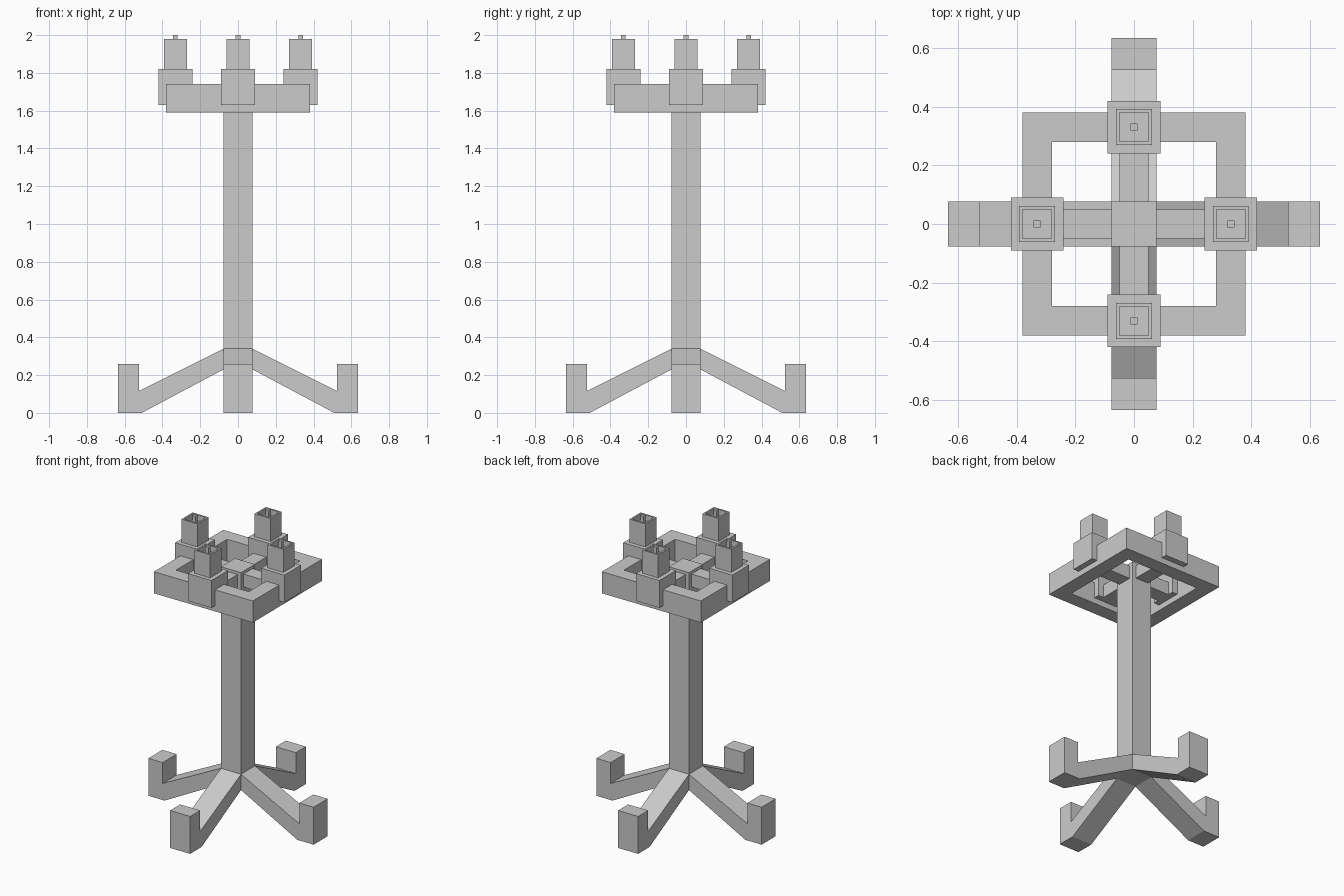
import bpy, bmesh
from math import pi
from mathutils import Matrix, Vector

if "Cube" in bpy.data.objects:
    bpy.data.objects.remove(bpy.data.objects["Cube"])


def finish(name, bm, turn=0):
    bm.transform(Matrix.Rotation(turn, 4, 'Z'))
    bmesh.ops.recalc_face_normals(bm, faces=bm.faces)
    mesh = bpy.data.meshes.new(name)
    bm.to_mesh(mesh)
    bm.free()
    obj = bpy.data.objects.new(name, mesh)
    bpy.context.collection.objects.link(obj)
    return obj


def cuboid(lo, hi):
    bm = bmesh.new()
    lo, hi = Vector(lo), Vector(hi)
    size = Matrix.Diagonal((*(hi - lo), 1))
    bmesh.ops.create_cube(bm, size=1, matrix=Matrix.Translation((lo + hi) / 2) @ size)
    return bm


def hollow(bm, inset, depth):
    # inset the top face and sink it straight down
    top = max(bm.faces, key=lambda f: f.calc_center_median().z)
    bmesh.ops.inset_individual(bm, faces=[top], thickness=inset)
    inner = bmesh.ops.extrude_discrete_faces(bm, faces=[top])['faces'][0]
    bmesh.ops.translate(bm, verts=inner.verts, vec=(0, 0, -depth))


def extrude_profile(points, half_width):
    bm = bmesh.new()
    face = bm.faces.new([bm.verts.new((x, -half_width, z)) for x, z in points])
    out = bmesh.ops.extrude_face_region(bm, geom=[face])
    moved = [v for v in out['geom'] if isinstance(v, bmesh.types.BMVert)]
    bmesh.ops.translate(bm, verts=moved, vec=(0, 2 * half_width, 0))
    return bm


# Central post
finish("post", cuboid((-0.077, -0.077, 0.23), (0.077, 0.077, 1.74)))

# Square ring: two nested loops joined, extruded upward
ring = bmesh.new()
loops = [[ring.verts.new((sx * r, sy * r, 1.59))
          for sx, sy in ((-1, -1), (1, -1), (1, 1), (-1, 1))] for r in (0.38, 0.28)]
faces = [ring.faces.new((loops[0][i], loops[0][(i + 1) % 4],
                         loops[1][(i + 1) % 4], loops[1][i])) for i in range(4)]
up = bmesh.ops.extrude_face_region(ring, geom=faces)
bmesh.ops.translate(ring, vec=(0, 0, 0.15),
                    verts=[v for v in up['geom'] if isinstance(v, bmesh.types.BMVert)])
finish("ring", ring)

# Leg side profile with upturned foot
LEG = [(0.077, 0.34), (0.077, 0.23), (0.51, 0), (0.635, 0),
       (0.635, 0.26), (0.525, 0.26), (0.525, 0.115)]

for i in range(4):
    turn = i * pi / 2
    n = i + 1
    finish(f"leg_{n}", extrude_profile(LEG, 0.077), turn)
    # Spoke from post to candle holder
    finish(f"spoke_{n}", cuboid((0.077, -0.05, 1.63), (0.24, 0.05, 1.72)), turn)
    # Holder block, hollow-topped candle and wick
    finish(f"holder_{n}", cuboid((0.24, -0.09, 1.63), (0.42, 0.09, 1.82)), turn)
    candle = cuboid((0.27, -0.061, 1.82), (0.392, 0.061, 1.98))
    hollow(candle, 0.016, 0.04)
    finish(f"candle_{n}", candle, turn)
    finish(f"wick_{n}", cuboid((0.319, -0.012, 1.94), (0.343, 0.012, 2.0)), turn)
